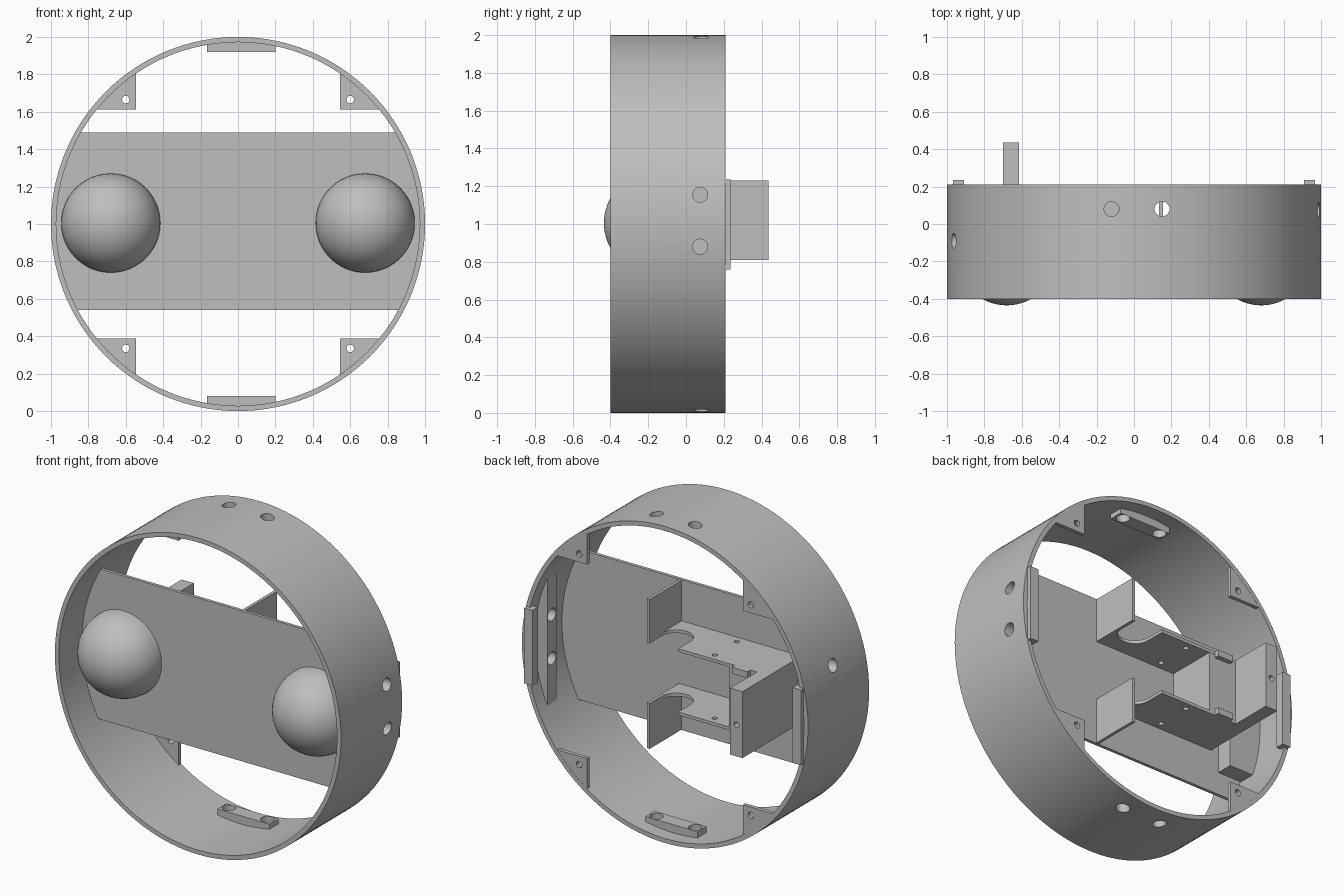
import bpy, bmesh, math
from mathutils import Matrix, Vector

if "Cube" in bpy.data.objects:
    bpy.data.objects.remove(bpy.data.objects["Cube"])

grey = bpy.data.materials.new("plain grey")
grey.diffuse_color = (0.52, 0.52, 0.52, 1)
grey.use_nodes = True
grey.node_tree.nodes["Principled BSDF"].inputs["Base Color"].default_value = grey.diffuse_color
RI = 0.972   # inner radius of the ring


def finish(name, bm, smooth=False):
    bmesh.ops.recalc_face_normals(bm, faces=bm.faces)
    me = bpy.data.meshes.new(name)
    bm.to_mesh(me)
    bm.free()
    me.materials.append(grey)
    ob = bpy.data.objects.new(name, me)
    bpy.context.collection.objects.link(ob)
    if smooth:
        bpy.ops.object.select_all(action='DESELECT')
        ob.select_set(True)
        bpy.context.view_layer.objects.active = ob
        bpy.ops.object.shade_smooth_by_angle(angle=math.radians(30))
    return ob


def prism(name, pts, a, b, axis='Y'):
    """Extrude a profile: (x, z) along y, or (x, y) along z."""
    bm = bmesh.new()
    at = (lambda p, t: (p[0], t, p[1])) if axis == 'Y' else (lambda p, t: (p[0], p[1], t))
    lo = [bm.verts.new(at(p, a)) for p in pts]
    hi = [bm.verts.new(at(p, b)) for p in pts]
    bm.faces.new(lo)
    bm.faces.new(hi)
    n = len(pts)
    for i in range(n):
        j = (i + 1) % n
        bm.faces.new((lo[i], lo[j], hi[j], hi[i]))
    return finish(name, bm)


def box(name, x0, x1, y0, y1, z0, z1):
    return prism(name, [(x0, z0), (x1, z0), (x1, z1), (x0, z1)], y0, y1)


def arc(a0, a1, r=RI + 0.01, n=16, cx=0, cz=1):
    return [(cx + r * math.cos(a0 + (a1 - a0) * i / n),
             cz + r * math.sin(a0 + (a1 - a0) * i / n)) for i in range(n + 1)]


def drill(ob, holes):
    """Cut round holes: (centre, axis, radius, length)."""
    for c, axis, r, length in holes:
        bm = bmesh.new()
        bmesh.ops.create_cone(bm, cap_ends=True, segments=24, radius1=r, radius2=r, depth=length)
        rot = Vector((0, 0, 1)).rotation_difference(Vector(axis)).to_matrix().to_4x4()
        bm.transform(Matrix.Translation(c) @ rot)
        cut = finish("hole_cutter", bm)
        cut.hide_render = True
        m = ob.modifiers.new("hole", 'BOOLEAN')
        m.operation, m.solver, m.object = 'DIFFERENCE', 'EXACT', cut
        bpy.ops.object.select_all(action='DESELECT')
        ob.select_set(True)
        bpy.context.view_layer.objects.active = ob
        bpy.ops.object.modifier_apply(modifier=m.name)
        bpy.data.objects.remove(cut)


X, Y, Z = (1, 0, 0), (0, 1, 0), (0, 0, 1)
end_holes = [((x, 0.08, z), Z, 0.04, 0.4) for x in (-0.12, 0.15) for z in (0, 2)]
right_holes = [((0.95, 0.075, z), X, 0.04, 0.4) for z in (0.88, 1.155)]
left_holes = [((-0.95, -0.09, z), X, 0.04, 0.6) for z in (0.79, 0.885, 1.165, 1.265)]

# outer ring
bm = bmesh.new()
N = 128
loops = []
for r, y in ((1, -0.4), (1, 0.21), (RI, 0.21), (RI, -0.4)):
    loops.append([bm.verts.new((r * math.cos(2 * math.pi * i / N), y,
                                1 + r * math.sin(2 * math.pi * i / N))) for i in range(N)])
for k in range(4):
    p, q = loops[k], loops[(k + 1) % 4]
    for i in range(N):
        j = (i + 1) % N
        bm.faces.new((p[i], p[j], q[j], q[i]))
ring = finish("outer_ring", bm, smooth=True)
drill(ring, end_holes + right_holes + left_holes)

# face plate, clipped to the ring
t = math.asin(0.475 / (RI + 0.01))
prism("face_plate", [(x, z + 0.015) for x, z in arc(-t, t) + arc(math.pi - t, math.pi + t)], -0.17, -0.15)

# domes on the front
for side, s in (("left", -1), ("right", 1)):
    bm = bmesh.new()
    bmesh.ops.create_uvsphere(bm, u_segments=48, v_segments=32, radius=0.265)
    bmesh.ops.bisect_plane(bm, geom=bm.verts[:] + bm.edges[:] + bm.faces[:],
                           plane_co=(0, 0, 0), plane_no=Z, clear_inner=True)
    bm.transform(Matrix.Translation((s * 0.68, -0.17, 1.005)) @ Matrix.Rotation(math.pi / 2, 4, 'X'))
    finish(side + "_dome", bm, smooth=True)

# corner gussets at the back rim
for sx in (-1, 1):
    for sz in (-1, 1):
        a0, a1 = math.asin(0.613 / 0.982), math.acos(0.545 / 0.982)
        pts = [(0.545, 1.613)] + arc(a0, a1)
        pts = [(sx * x, 1 + sz * (z - 1)) for x, z in pts]
        g = prism("corner_gusset", pts, 0.185, 0.209)
        drill(g, [((sx * 0.6, 0.2, 1 + sz * 0.665), Y, 0.02, 0.2)])

# screw pads inside the ring: top, bottom and sides
for name, s in (("top_pad", 1), ("bottom_pad", -1)):
    a0, a1 = math.acos(0.2 / 0.982), math.acos(-0.165 / 0.982)
    pts = [(-0.165, 1.92), (0.2, 1.92)] + arc(a0, a1)
    pad = prism(name, [(x, 1 + s * (z - 1)) for x, z in pts], 0.03, 0.12)
    drill(pad, [h for h in end_holes if (h[0][2] > 1) == (s > 0)])
t = math.acos(0.885 / 0.982)
drill(prism("right_pad", arc(-t, t), 0.03, 0.12), right_holes)
t = math.asin(0.32 / 0.982)
drill(prism("left_pad", [(-0.75, 1.32)] + arc(math.pi - t, math.pi + t) + [(-0.75, 0.68)],
            -0.145, -0.04), left_holes)

# ears on the back rim
for s in (-1, 1):
    x0, x1 = sorted((s * 0.91, s * 0.968))
    box("rim_ear", x0, x1, 0.18, 0.235, 0.76, 1.235)

# slotted shelves with end flanges
slot = [(0.135, 0.17)] + arc(0, -math.pi, 0.1, 16, 0.035, 0.05) + [(-0.065, 0.17)]
outline = [(-0.62, -0.155), (0.154, -0.155), (0.154, 0.17)] + slot + [(-0.62, 0.17)]
for name, z0, f0, f1 in (("upper", 1.21, 1.21, 1.487), ("lower", 0.81, 0.543, 0.83)):
    shelf = prism(name + "_shelf", outline, z0, z0 + 0.02, 'Z')
    drill(shelf, [((-0.285, y, z0), Z, 0.016, 0.2) for y in (0.12, -0.1)])
    box(name + "_flange", 0.135, 0.154, -0.155, 0.17, f0, f1)
    box(name + "_tab", -0.57, -0.46, 0.16, 0.2, z0 - (0.02 if z0 > 1 else 0), z0 + (0.02 if z0 > 1 else 0.04))

# housing between the shelves and the long arm beside it
box("housing", -0.62, -0.42, -0.155, 0.169, 0.829, 1.211)
arm = box("long_arm", -0.70, -0.615, -0.155, 0.437, 0.81, 1.23)
drill(arm, [((-0.658, 0.44, 1.01), Y, 0.018, 0.16)])
